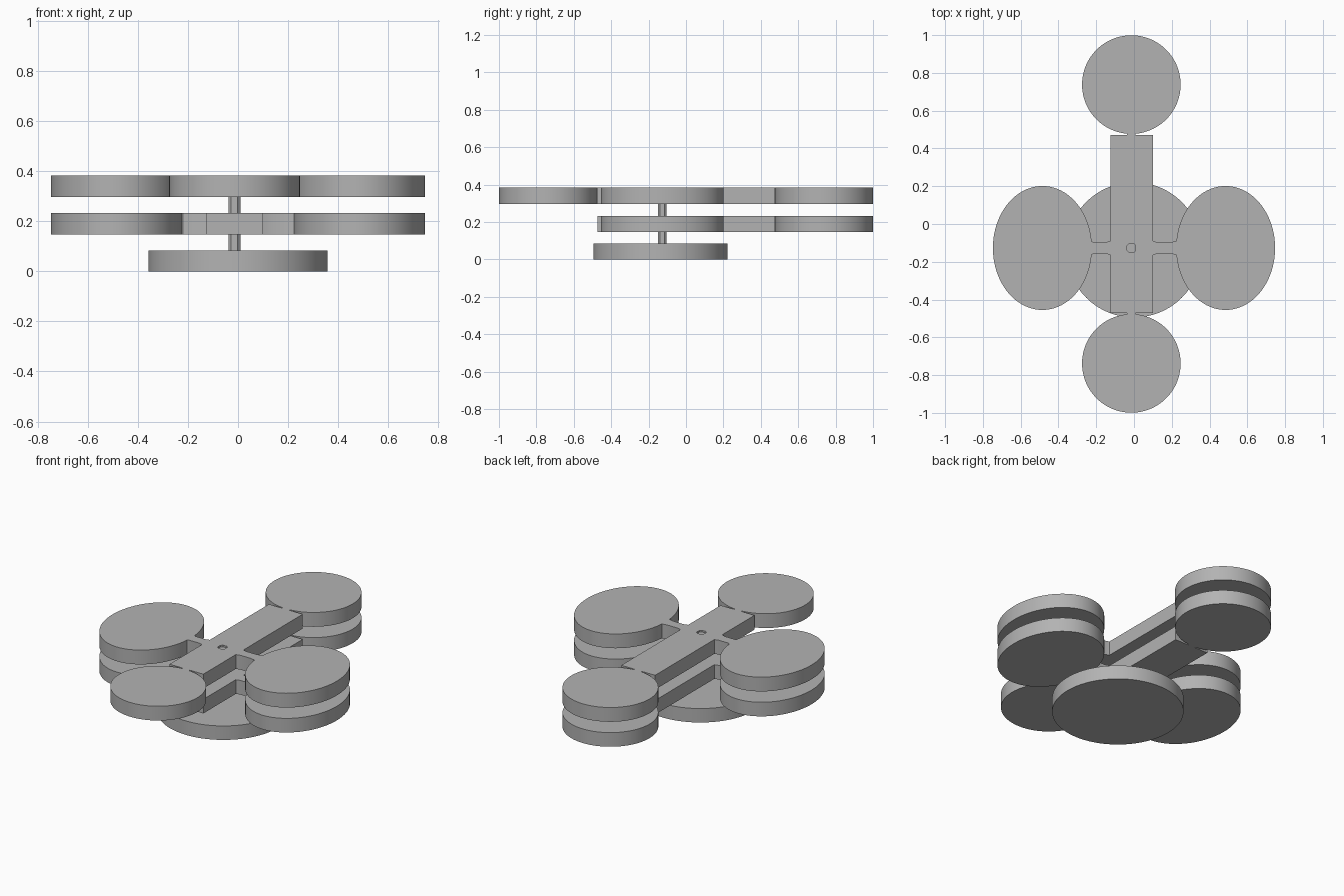
import bpy, bmesh
from math import sin, cos, pi

cube = bpy.data.objects.get("Cube")
if cube:
    bpy.data.objects.remove(cube)

grey = bpy.data.materials.new("plain_grey")
grey.use_nodes = True
grey.diffuse_color = (0.45, 0.45, 0.45, 1)
grey.node_tree.nodes["Principled BSDF"].inputs["Base Color"].default_value = (0.45, 0.45, 0.45, 1)


def slab(name, outline, z0, z1):
    """Extrude a counterclockwise outline from z0 to z1."""
    bm = bmesh.new()
    face = bm.faces.new([bm.verts.new((x, y, z0)) for x, y in outline])
    top = bmesh.ops.extrude_face_region(bm, geom=[face])["geom"]
    bmesh.ops.translate(bm, vec=(0, 0, z1 - z0),
                        verts=[g for g in top if isinstance(g, bmesh.types.BMVert)])
    bmesh.ops.recalc_face_normals(bm, faces=bm.faces)
    mesh = bpy.data.meshes.new(name)
    bm.to_mesh(mesh)
    bm.free()
    obj = bpy.data.objects.new(name, mesh)
    bpy.context.collection.objects.link(obj)
    mesh.materials.append(grey)
    return obj


def lobe(cx, cy, rx, ry, facing, gap, n=96):
    """Ellipse arc left open by a small gap on the side towards the bar."""
    start, sweep = facing + pi + gap, 2 * (pi - gap)
    return [(cx + rx * cos(start + sweep * i / n), cy + ry * sin(start + sweep * i / n))
            for i in range(n + 1)]


# Shared layout of the plates
MID, ARM_Y = -0.014, -0.127
LEFT, RIGHT, END = -0.125, 0.1, 0.472
NECK = 0.023


def arm(side, edge):
    """Short waisted arm with an oval pad, walked counterclockwise."""
    waist = [(edge, 0.037), (edge + side * 0.025, 0.03), (edge + side * 0.09, 0.03)]
    pad = lobe(side * 0.485, ARM_Y, 0.262, 0.328, 0 if side > 0 else pi, 0.11)
    out = [(x, ARM_Y - side * h) for x, h in waist]
    back = [(x, ARM_Y + side * h) for x, h in reversed(waist)]
    return out + pad + back


def end_disc(side):
    """Round pad joined to the bar end by a thin neck."""
    pad = lobe(MID, side * 0.738, 0.261, 0.261, side * pi / 2, 0.09)
    return [(MID + side * NECK, side * END)] + pad + [(MID - side * NECK, side * END)]


def plate(name, z0, z1, front):
    pts = [(RIGHT, -END)] + arm(1, RIGHT) + [(RIGHT, END)] + end_disc(1)
    pts += [(LEFT, END)] + arm(-1, LEFT) + [(LEFT, -END)]
    if front:
        pts += end_disc(-1)
    return slab(name, pts, z0, z1)


# Chamfered square section of the pin
a, b = 0.023, 0.013
section = [(MID + x, ARM_Y + y) for x, y in
           [(a, -b), (a, b), (b, a), (-b, a), (-a, b), (-a, -b), (-b, -a), (b, -a)]]

# Base, two plates and the pin through them
base = slab("base_disc", [(0.358 * cos(i * pi / 64), -0.137 + 0.358 * sin(i * pi / 64))
                          for i in range(128)], 0, 0.084)
lower = plate("lower_plate", 0.147, 0.232, False)
upper = plate("upper_plate", 0.297, 0.383, True)
pin = slab("centre_pin", section, 0.07, 0.373)

# Shallow socket above the pin
cutter = slab("socket_cutter", section, 0.37, 0.42)
cutter.hide_render = True
cutter.hide_set(True)
cut = upper.modifiers.new("socket", "BOOLEAN")
cut.operation = "DIFFERENCE"
cut.solver = "EXACT"
cut.object = cutter

# Smooth the curved walls, keep rims sharp
bpy.ops.object.select_all(action="DESELECT")
for obj in (base, lower, upper):
    obj.select_set(True)
bpy.context.view_layer.objects.active = base
bpy.ops.object.shade_smooth_by_angle(angle=pi / 6)
